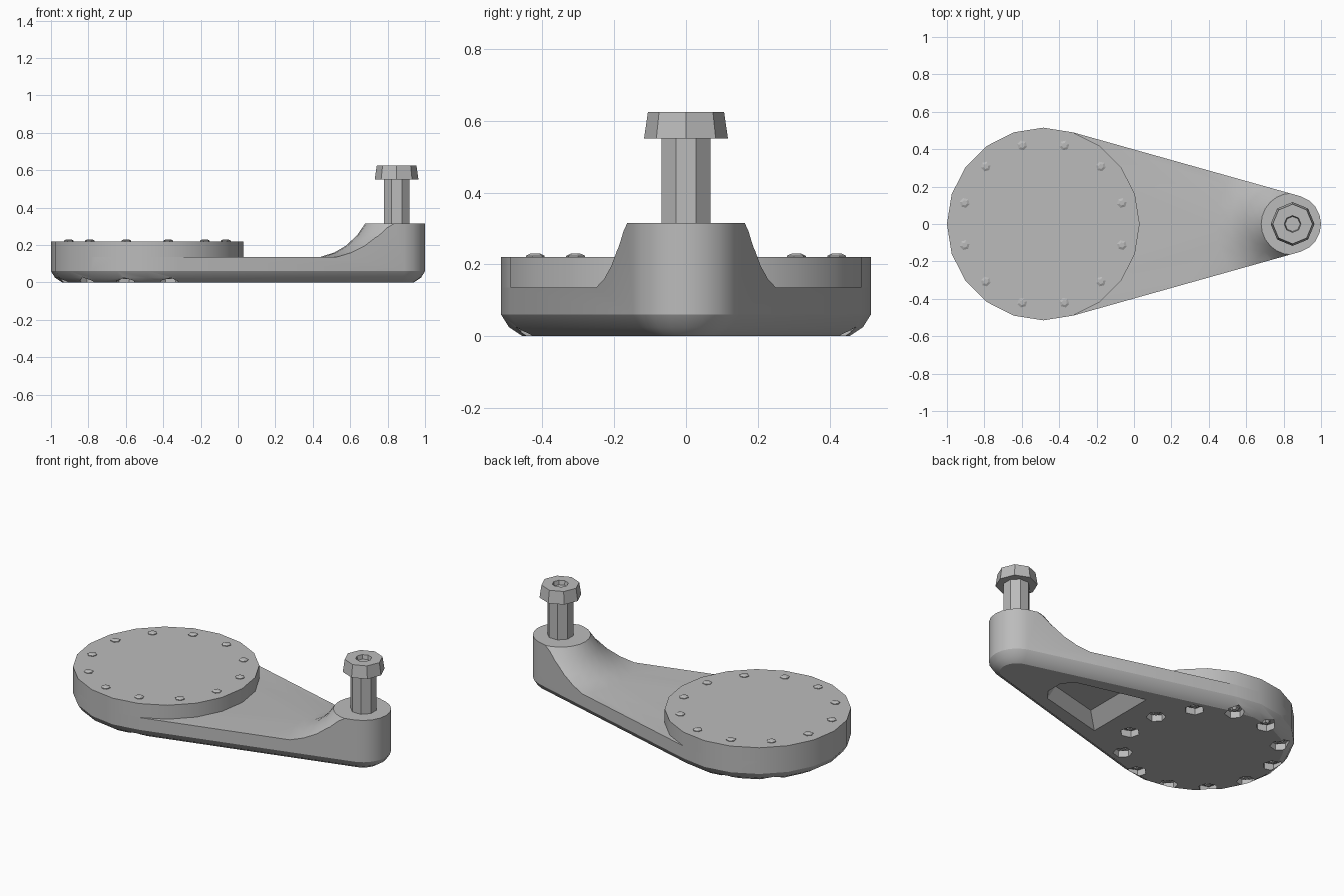
import bpy, bmesh, math

cube = bpy.data.objects.get("Cube")
if cube:
    bpy.data.objects.remove(cube, do_unlink=True)

DISC_X, DISC_R = -0.485, 0.515
POST_X, TIP_R = 0.845, 0.155

grey = bpy.data.materials.new("machined_grey")
grey.use_nodes = True
grey.diffuse_color = (0.5, 0.5, 0.5, 1)
grey.node_tree.nodes["Principled BSDF"].inputs["Base Color"].default_value = (0.5, 0.5, 0.5, 1)


def loft(name, rings):
    """Closed skin through rings of equal point count, capped at both ends."""
    bm = bmesh.new()
    loops = [[bm.verts.new(p) for p in ring] for ring in rings]
    n = len(loops[0])
    for a, b in zip(loops, loops[1:]):
        for i in range(n):
            j = (i + 1) % n
            bm.faces.new((a[i], a[j], b[j], b[i]))
    bm.faces.new(loops[0][::-1])
    bm.faces.new(loops[-1])
    bmesh.ops.recalc_face_normals(bm, faces=bm.faces)
    mesh = bpy.data.meshes.new(name)
    bm.to_mesh(mesh)
    bm.free()
    mesh.materials.append(grey)
    ob = bpy.data.objects.new(name, mesh)
    bpy.context.collection.objects.link(ob)
    return ob


def arc(cx, cy, r, z, start, step, count):
    return [(cx + r * math.cos(math.radians(start + step * i)),
             cy + r * math.sin(math.radians(start + step * i)), z) for i in range(count)]


def turned(name, cx, cy, sides, profile, start=0):
    """Turned part from (radius, height) pairs."""
    return loft(name, [arc(cx, cy, r, z, start, 360 / sides, sides) for r, z in profile])


def activate(ob):
    bpy.ops.object.select_all(action='DESELECT')
    ob.select_set(True)
    bpy.context.view_layer.objects.active = ob


def carve(ob, cutter, operation):
    activate(ob)
    mod = ob.modifiers.new("carve", 'BOOLEAN')
    mod.operation = operation
    mod.solver = 'EXACT'
    mod.object = cutter
    bpy.ops.object.modifier_apply(modifier=mod.name)
    bpy.data.objects.remove(cutter, do_unlink=True)


def smooth(ob, degrees=30):
    activate(ob)
    bpy.ops.object.shade_smooth_by_angle(angle=math.radians(degrees))


def outline(inset, z):
    """Teardrop plan: large round end joined to the small tip."""
    return (arc(DISC_X, 0, DISC_R - inset, z, 72, 18, 13)
            + arc(POST_X, 0, TIP_R - inset, z, -72, 18, 9))


# Crank arm: teardrop body with rounded underside edge
arm = loft("crank_arm", [outline(i, z) for i, z in
                         ((0.06, 0), (0.022, 0.025), (0, 0.06), (0, 0.315))])

# Envelope that leaves a thin web and a flared boss around the post
envelope = turned("boss_envelope", POST_X, 0, 24, [
    (2.5, -0.1), (2.5, 0.135), (0.41, 0.135), (0.33, 0.16), (0.27, 0.195),
    (0.21, 0.25), (0.165, 0.315), (0.16, 0.33)])
carve(arm, envelope, 'INTERSECT')


# Tapered pocket under the web
def pocket_ring(z, x0, x1, w0, w1):
    half = [(x0, w0), (x1 - 0.05, w1), (x1, w1 * 0.45)]
    return ([(x, -y, z) for x, y in half] + [(x, y, z) for x, y in reversed(half)])


pocket = loft("pocket_cutter", [pocket_ring(-0.01, 0.09, 0.58, 0.23, 0.12),
                                pocket_ring(0.08, 0.17, 0.54, 0.17, 0.09)])
carve(arm, pocket, 'DIFFERENCE')

# Ring of bolts with hexagonal recesses on the underside
bolts = []
for k in range(12):
    angle = 15 + 30 * k
    x = DISC_X + 0.435 * math.cos(math.radians(angle))
    y = 0.435 * math.sin(math.radians(angle))
    recess = turned("recess_cutter", x, y, 6, [(0.055, -0.02), (0.055, 0.04)], angle)
    carve(arm, recess, 'DIFFERENCE')
    bolts.append(turned(f"bolt_{k + 1}", x, y, 6,
                        [(0.015, 0.018), (0.027, 0.03), (0.027, 0.224), (0.014, 0.23)], angle))
smooth(arm)

# Raised disc on the large end
disc = turned("round_cover", DISC_X, 0, 20, [(DISC_R, 0.135), (DISC_R, 0.22)])
smooth(disc)

# Post and its capped head with a socket
post = turned("post", POST_X + 0.003, 0, 8, [(0.074, 0.3), (0.074, 0.56)], 22.5)
head = turned("post_head", POST_X + 0.003, 0, 8,
              [(0.117, 0.55), (0.106, 0.625), (0.045, 0.625), (0.04, 0.6)])
